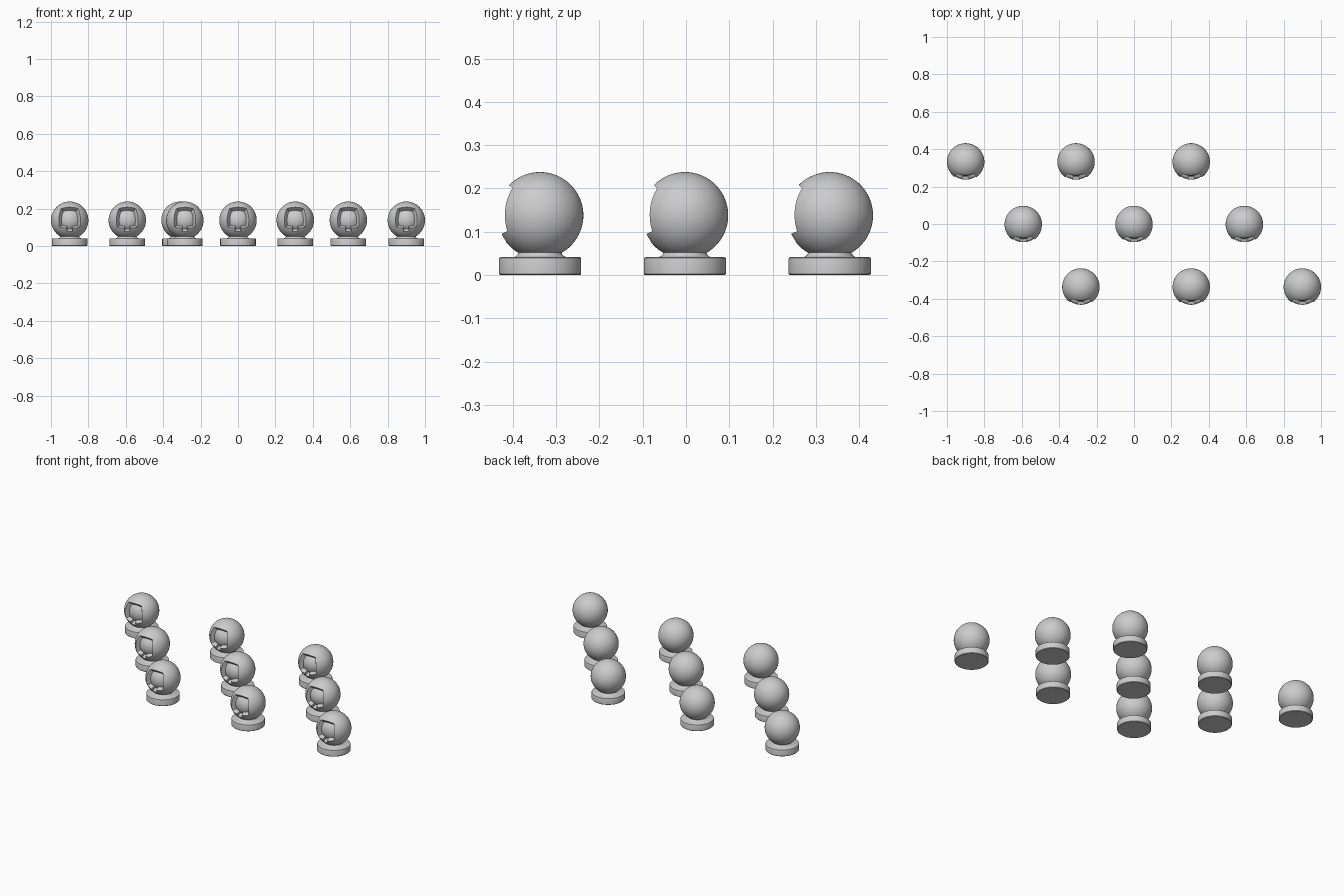
import bpy, bmesh, math
from mathutils import Vector

if "Cube" in bpy.data.objects:
    bpy.data.objects.remove(bpy.data.objects["Cube"])

CENTRE_Z, R_OUT, R_IN = 0.138, 0.1, 0.075


def make_object(name, bm):
    bmesh.ops.recalc_face_normals(bm, faces=bm.faces)
    mesh = bpy.data.meshes.new(name)
    bm.to_mesh(mesh)
    bm.free()
    obj = bpy.data.objects.new(name, mesh)
    bpy.context.collection.objects.link(obj)
    return obj


def ball(name, radius, u, v):
    bm = bmesh.new()
    bmesh.ops.create_uvsphere(bm, u_segments=u, v_segments=v, radius=radius)
    bmesh.ops.translate(bm, verts=bm.verts, vec=(0, 0, CENTRE_Z))
    return make_object(name, bm)


def lathe(name, profile, steps=64):
    bm = bmesh.new()
    verts = [bm.verts.new((r, 0, z)) for r, z in profile]
    edges = [bm.edges.new(p) for p in zip(verts, verts[1:])]
    bmesh.ops.spin(bm, geom=verts + edges, axis=(0, 0, 1), cent=(0, 0, 0),
                   angle=math.tau, steps=steps)
    bmesh.ops.remove_doubles(bm, verts=bm.verts, dist=1e-5)
    return make_object(name, bm)


def smooth(obj, angle=35):
    bpy.ops.object.select_all(action='DESELECT')
    obj.select_set(True)
    bpy.context.view_layer.objects.active = obj
    bpy.ops.object.shade_smooth_by_angle(angle=math.radians(angle))


# Window cutter: a pyramid from the ball centre, so its walls run radially
half = [(0.70, 0.975), (0.72, -0.483), (0.18, -0.483), (0.19, -0.77)]
outline = half + [(-u, v) for u, v in reversed(half)]
bm = bmesh.new()
apex = bm.verts.new((0, 0, CENTRE_Z))
rim = [bm.verts.new((u * 0.15, -0.15, v * 0.15 + CENTRE_Z)) for u, v in outline]
bm.faces.new(rim)
for a, b in zip(rim, rim[1:] + rim[:1]):
    bm.faces.new((apex, a, b))
cutter = make_object("window_cutter", bm)
cutter.hide_render = True

# Outer shell with the front window cut away
shell = ball("outer_shell", R_OUT, 64, 40)
mod = shell.modifiers.new("window", 'BOOLEAN')
mod.operation = 'DIFFERENCE'
mod.solver = 'EXACT'
mod.object = cutter
bpy.context.view_layer.objects.active = shell
bpy.ops.object.modifier_apply(modifier=mod.name)
bpy.data.objects.remove(cutter)

# Inner ball and round base with a flared neck
core = ball("inner_ball", R_IN, 48, 32)
base = lathe("base", [(0, 0), (0.092, 0), (0.095, 0.003), (0.095, 0.037),
                      (0.094, 0.040), (0.091, 0.0415), (0.060, 0.0415),
                      (0.055, 0.044), (0.051, 0.048), (0.050, 0.053), (0, 0.053)])
parts = [shell, core, base]
for p in parts:
    smooth(p)

# Three staggered rows of three
rows = [(0.332, (-0.90, -0.31, 0.306)),
        (-0.0025, (-0.592, 0.0, 0.59)),
        (-0.337, (-0.284, 0.306, 0.90))]
spots = [Vector((x, y, 0)) for y, xs in rows for x in xs]
for spot in spots[1:]:
    for p in parts:
        copy = bpy.data.objects.new(p.name, p.data)
        copy.location = spot
        bpy.context.collection.objects.link(copy)
for p in parts:
    p.location = spots[0]
